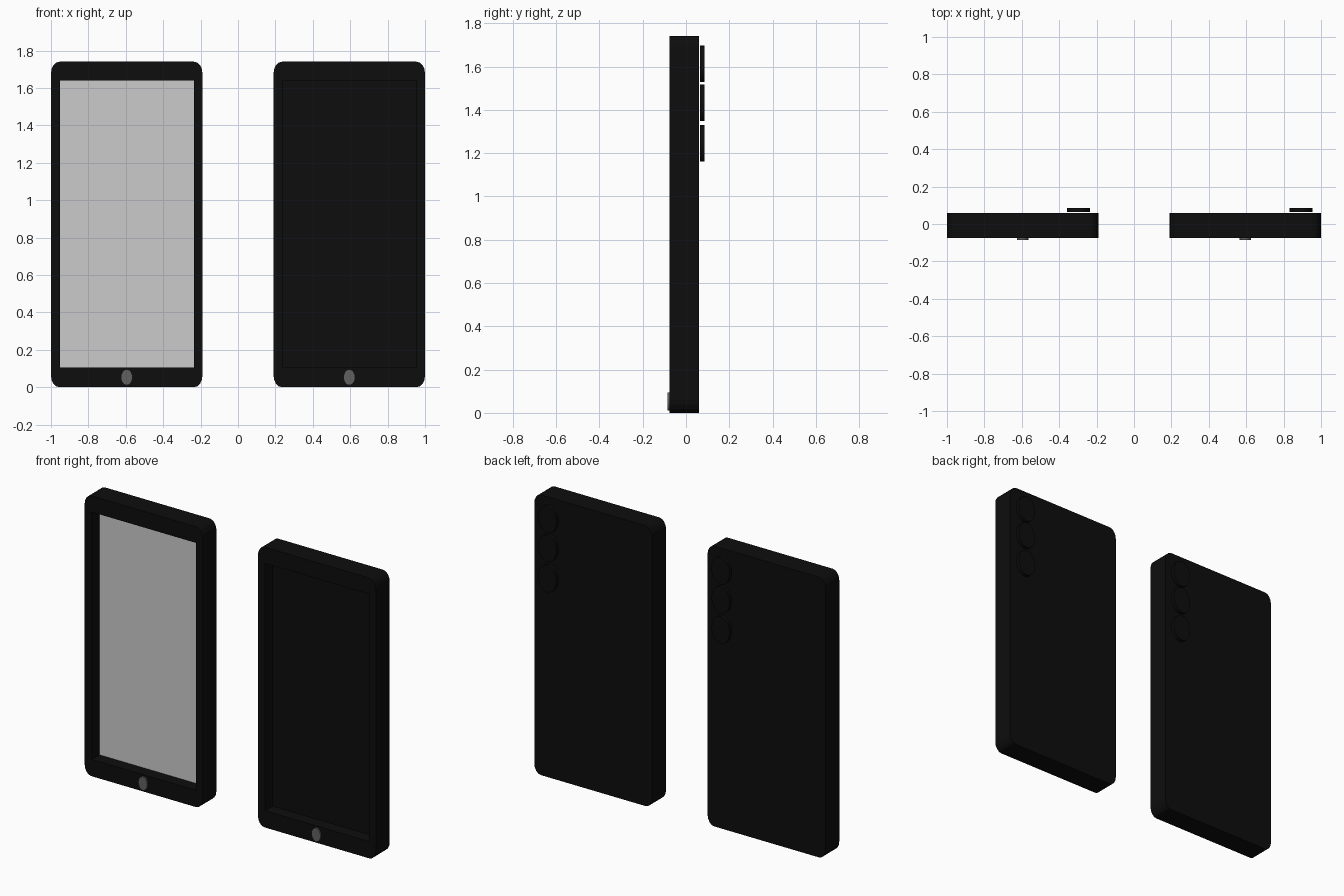
import bpy, bmesh
from math import cos, sin, pi

if "Cube" in bpy.data.objects:
    bpy.data.objects.remove(bpy.data.objects["Cube"])


def material(name, v):
    m = bpy.data.materials.new(name)
    m.diffuse_color = (v, v, v, 1)
    m.use_nodes = True
    m.node_tree.nodes["Principled BSDF"].inputs["Base Color"].default_value = m.diffuse_color
    return m


black = material("black_casing", 0.004)
grey = material("button_grey", 0.12)


def prism(name, outline, y0, y1, mat=None, smooth=False):
    """Extrude an (x, z) outline along y."""
    bm = bmesh.new()
    face = bm.faces.new([bm.verts.new((x, y0, z)) for x, z in outline])
    ext = bmesh.ops.extrude_face_region(bm, geom=[face])
    verts = [v for v in ext["geom"] if isinstance(v, bmesh.types.BMVert)]
    bmesh.ops.translate(bm, verts=verts, vec=(0, y1 - y0, 0))
    bmesh.ops.recalc_face_normals(bm, faces=bm.faces)
    me = bpy.data.meshes.new(name)
    bm.to_mesh(me)
    bm.free()
    ob = bpy.data.objects.new(name, me)
    bpy.context.collection.objects.link(ob)
    if mat:
        me.materials.append(mat)
    if smooth:
        bpy.ops.object.select_all(action='DESELECT')
        ob.select_set(True)
        bpy.context.view_layer.objects.active = ob
        bpy.ops.object.shade_smooth_by_angle()
    return ob


def rectangle(x0, x1, z0, z1):
    return [(x0, z0), (x1, z0), (x1, z1), (x0, z1)]


def ellipse(cx, cz, rx, rz, n=32):
    return [(cx + rx * cos(2 * pi * i / n), cz + rz * sin(2 * pi * i / n)) for i in range(n)]


def rounded(cx, cz, hx, hz, rx, rz, seg=4):
    pts = []
    for k, (sx, sz) in enumerate([(1, 1), (-1, 1), (-1, -1), (1, -1)]):
        for i in range(seg + 1):
            a = pi / 2 * (k + i / seg)
            pts.append((cx + sx * (hx - rx) + rx * cos(a), cz + sz * (hz - rz) + rz * sin(a)))
    return pts


def phone(side, cx, screen_mat):
    # casing with a recessed front opening
    body = prism(side + "_casing", rounded(cx, 0.87, 0.405, 0.87, 0.045, 0.062), -0.076, 0.06, black)
    opening = rectangle(cx - 0.357, cx + 0.359, 0.104, 1.64)
    cutter = prism(side + "_opening_cutter", opening, -0.2, 0.003, black)
    cutter.hide_render = True
    cutter.hide_viewport = True
    cut = body.modifiers.new("screen_opening", 'BOOLEAN')
    cut.operation = 'DIFFERENCE'
    cut.solver = 'EXACT'
    cut.object = cutter
    # display panel at the bottom of the recess
    prism(side + "_screen", opening, 0.0, 0.004, screen_mat)
    # home button
    prism(side + "_home_button", ellipse(cx, 0.053, 0.031, 0.042), -0.085, -0.07, grey, True)
    # rear camera lenses
    for i, z in enumerate((1.612, 1.433, 1.245)):
        prism(f"{side}_lens_{i + 1}", ellipse(cx + 0.298, z, 0.062, 0.084), 0.064, 0.085, black, True)


phone("left", -0.595, None)
phone("right", 0.595, black)
